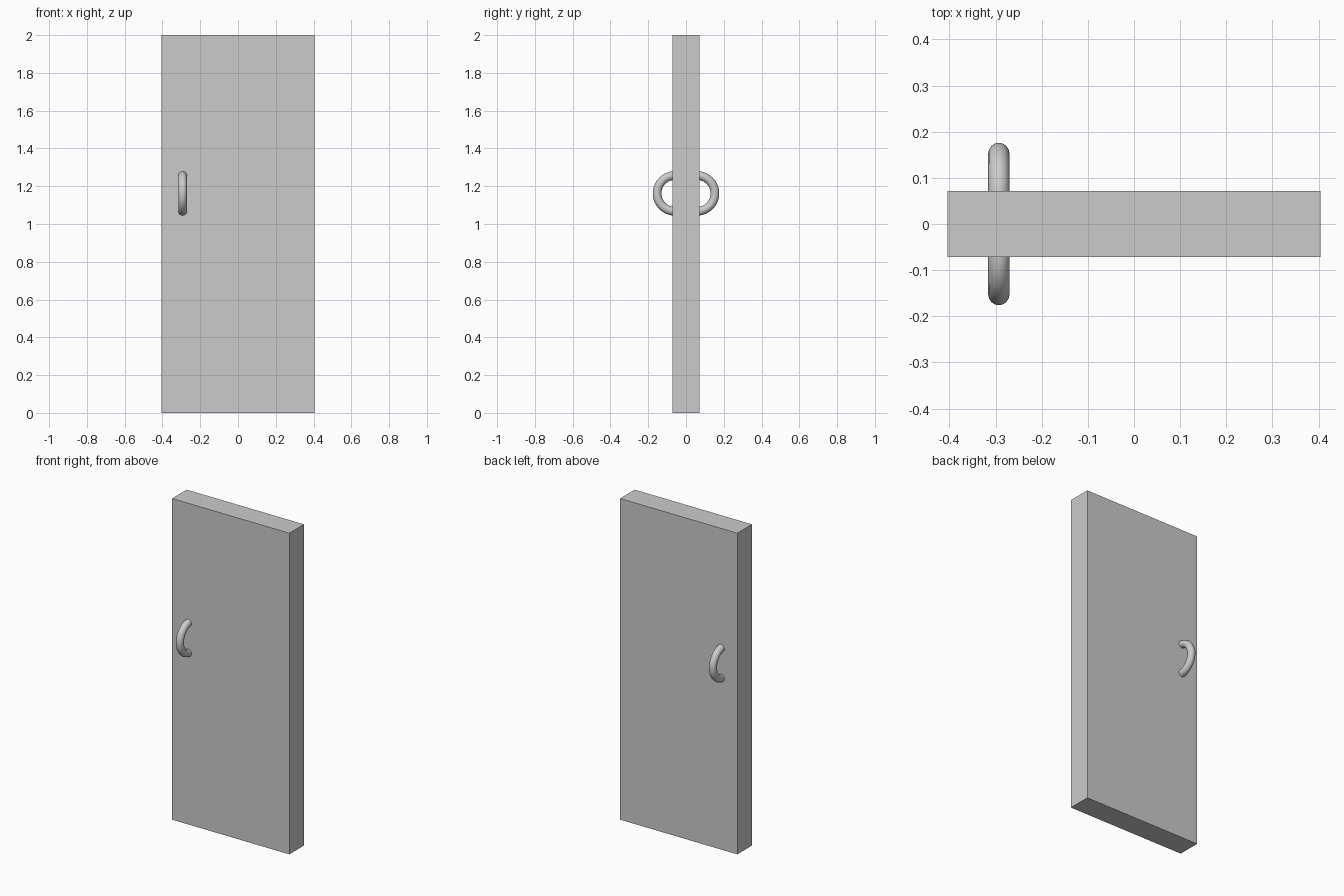
import bpy
from math import pi, sin, cos

cube = bpy.data.objects.get("Cube")
if cube:
    bpy.data.objects.remove(cube, do_unlink=True)

grey = bpy.data.materials.new("light_grey")
grey.use_nodes = True
colour = (0.6, 0.6, 0.6, 1)
grey.diffuse_color = colour
grey.node_tree.nodes["Principled BSDF"].inputs["Base Color"].default_value = colour

# Door slab
bpy.ops.mesh.primitive_cube_add(size=1, location=(0, 0, 1))
door = bpy.context.object
door.name = "door_panel"
door.dimensions = (0.808, 0.144, 2)
bpy.ops.object.transform_apply(location=False, rotation=False, scale=True)
door.data.materials.append(grey)


def handle(name, side):
    """Half-ring pull whose ends sink into the door face."""
    steps, ring, centre_y = 32, 0.0945, 0.0585
    curve = bpy.data.curves.new(name, "CURVE")
    curve.dimensions = "3D"
    curve.bevel_depth = 0.023
    curve.bevel_resolution = 6
    curve.use_fill_caps = True
    path = curve.splines.new("POLY")
    path.points.add(steps)
    for i, point in enumerate(path.points):
        a = pi * (i / steps - 0.5)
        point.co = (0, side * (centre_y + ring * cos(a)), ring * sin(a), 1)
    obj = bpy.data.objects.new(name, curve)
    obj.location = (-0.293, 0, 1.162)
    bpy.context.collection.objects.link(obj)
    bpy.ops.object.select_all(action="DESELECT")
    obj.select_set(True)
    bpy.context.view_layer.objects.active = obj
    bpy.ops.object.convert(target="MESH")
    obj = bpy.context.object
    obj.name = name
    obj.data.materials.clear()
    obj.data.materials.append(grey)
    bpy.ops.object.shade_smooth_by_angle()


# Pulls on both faces
handle("front_handle", -1)
handle("back_handle", 1)
